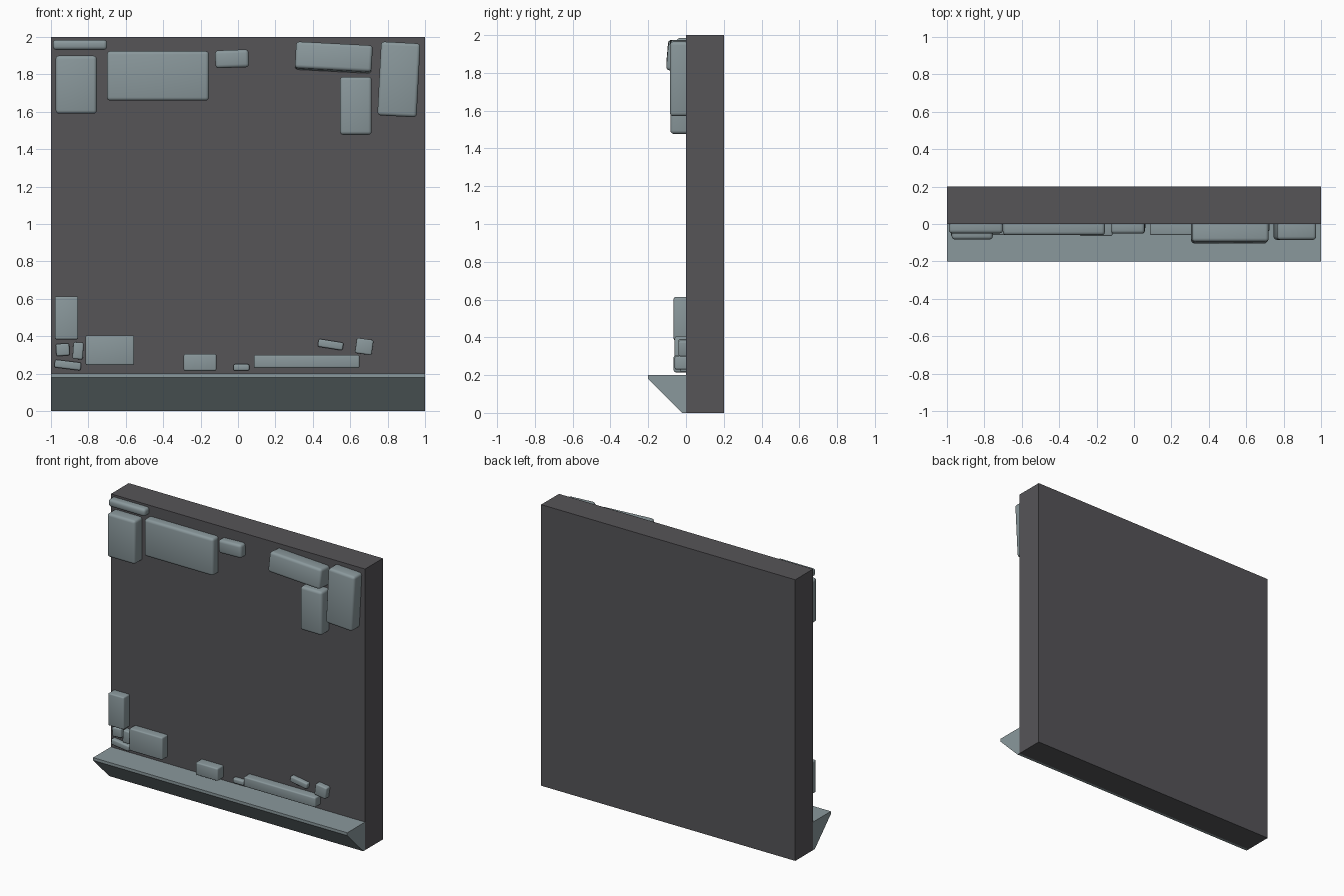
import bpy, bmesh, math
from mathutils import Matrix

if "Cube" in bpy.data.objects:
    bpy.data.objects.remove(bpy.data.objects["Cube"])


def material(name, col):
    m = bpy.data.materials.new(name)
    m.diffuse_color = (*col, 1)
    m.use_nodes = True
    m.node_tree.nodes["Principled BSDF"].inputs["Base Color"].default_value = m.diffuse_color
    return m


DARK = material("dark mortar grey", (0.092, 0.089, 0.097))
STONE = material("pale stone grey", (0.255, 0.315, 0.332))


def add_object(name, bm, mat):
    bmesh.ops.recalc_face_normals(bm, faces=bm.faces)
    me = bpy.data.meshes.new(name)
    bm.to_mesh(me)
    bm.free()
    me.materials.append(mat)
    ob = bpy.data.objects.new(name, me)
    bpy.context.collection.objects.link(ob)
    return ob


def box(name, x, y, z, sx, sy, sz, mat, turn=0, tilt=0, bevel=0):
    bm = bmesh.new()
    bmesh.ops.create_cube(bm, size=1, matrix=Matrix.Diagonal((sx, sy, sz, 1)))
    if bevel:
        bmesh.ops.bevel(bm, geom=bm.edges[:], offset=bevel, segments=3,
                        profile=0.5, affect='EDGES')
    rot = (Matrix.Rotation(math.radians(-turn), 4, 'Y')
           @ Matrix.Rotation(math.radians(tilt), 4, 'X'))
    bmesh.ops.transform(bm, matrix=Matrix.Translation((x, y, z)) @ rot, verts=bm.verts)
    ob = add_object(name, bm, mat)
    if bevel:
        bpy.context.view_layer.objects.active = ob
        ob.select_set(True)
        bpy.ops.object.shade_smooth_by_angle(angle=math.radians(40))
        ob.select_set(False)
    return ob


# Wall slab
box("wall", 0, 0.1, 1, 2, 0.2, 2, DARK)

# Sloping ledge along the foot of the wall: side profile swept along x
bm = bmesh.new()
profile = [(0, 0), (-0.02, 0), (-0.2, 0.18), (-0.2, 0.2), (0, 0.2)]
face = bm.faces.new([bm.verts.new((-1, y, z)) for y, z in profile])
ext = bmesh.ops.extrude_face_region(bm, geom=[face])
bmesh.ops.translate(bm, vec=(2, 0, 0),
                    verts=[v for v in ext["geom"] if isinstance(v, bmesh.types.BMVert)])
add_object("ledge", bm, STONE)

# Exposed bricks: centre x, centre z, width, height, protrusion, turn, tilt
upper = [
    (-0.845, 1.958, 0.29, 0.054, 0.05, 0, 0),
    (-0.865, 1.745, 0.22, 0.31, 0.083, 0, 0),
    (-0.428, 1.792, 0.545, 0.265, 0.06, 0, 0),
    (-0.032, 1.883, 0.18, 0.095, 0.052, 2, 0),
    (0.512, 1.890, 0.41, 0.143, 0.10, -3, -5),
    (0.630, 1.632, 0.17, 0.31, 0.083, 0, 0),
    (0.860, 1.773, 0.21, 0.395, 0.085, -3, 0),
]
lower = [
    (-0.917, 0.498, 0.125, 0.23, 0.065, 0, 0),
    (-0.937, 0.328, 0.072, 0.065, 0.03, 4, 0),
    (-0.855, 0.322, 0.055, 0.09, 0.04, -4, 0),
    (-0.910, 0.246, 0.142, 0.042, 0.03, -7, 0),
    (-0.685, 0.325, 0.26, 0.16, 0.06, 0, 0),
    (-0.203, 0.260, 0.175, 0.09, 0.065, 0, 0),
    (0.018, 0.233, 0.085, 0.035, 0.03, 0, 0),
    (0.367, 0.265, 0.565, 0.07, 0.06, 0, 0),
    (0.495, 0.355, 0.135, 0.042, 0.03, -9, 0),
    (0.675, 0.345, 0.09, 0.082, 0.04, -8, 0),
]
for row, bricks, bevel in (("upper", upper, 0.018), ("lower", lower, 0.009)):
    for i, (x, z, w, h, d, turn, tilt) in enumerate(bricks):
        back = 0.03  # part buried in the wall
        box(f"{row}_brick_{i + 1}", x, (back - d) / 2, z, w, d + back, h,
            STONE, turn, tilt, bevel)
